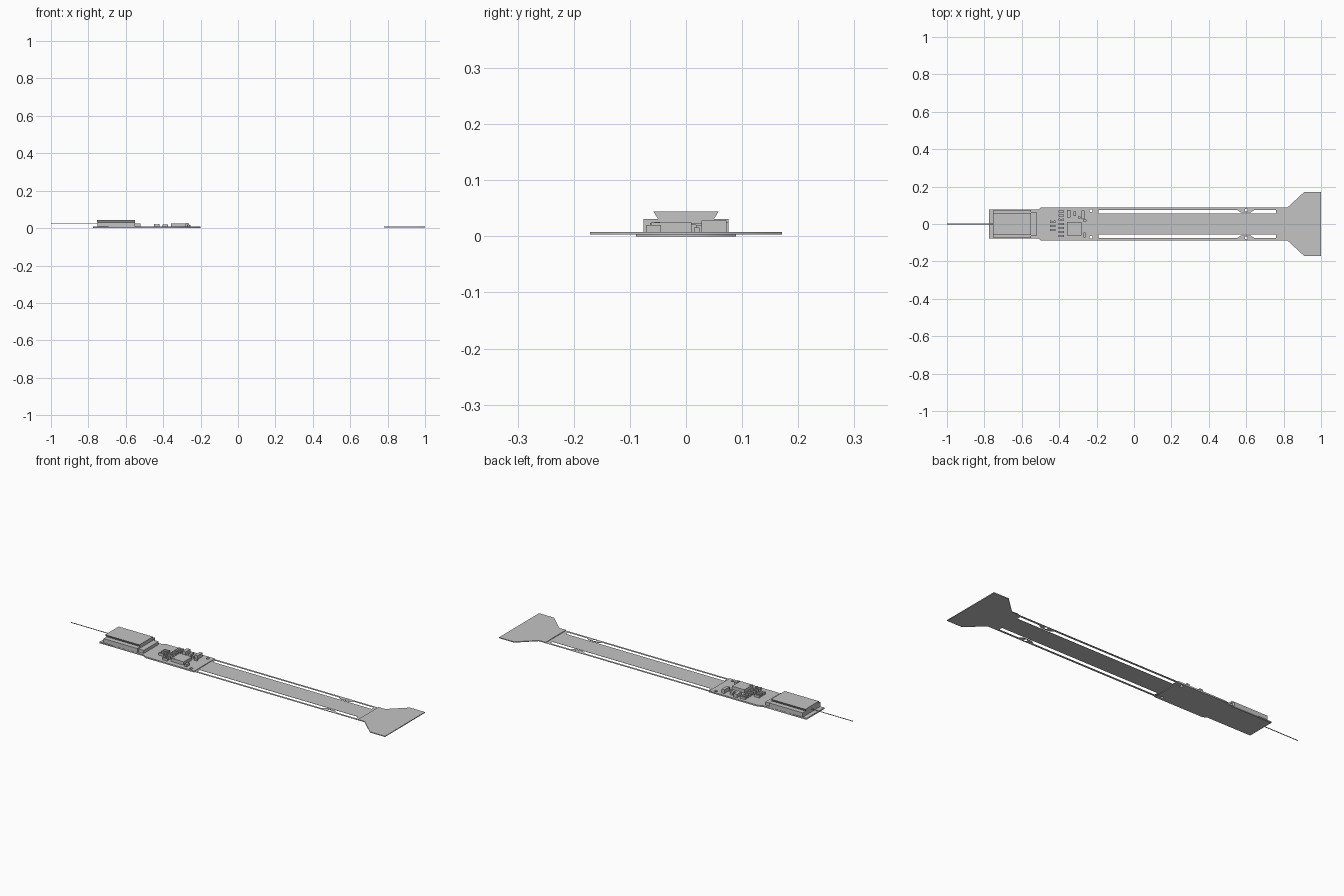
import bpy, bmesh, math

cube = bpy.data.objects.get("Cube")
if cube:
    bpy.data.objects.remove(cube, do_unlink=True)

grey = bpy.data.materials.new("plain_grey")
grey.use_nodes = True
colour = (0.55, 0.55, 0.55, 1)
grey.diffuse_color = colour
grey.node_tree.nodes["Principled BSDF"].inputs["Base Color"].default_value = colour


def add_object(name, mesh):
    mesh.materials.clear()
    mesh.materials.append(grey)
    obj = bpy.data.objects.new(name, mesh)
    bpy.context.scene.collection.objects.link(obj)
    return obj


def box(name, x0, x1, y0, y1, z0, z1, bottom_scale=1.0):
    """Box between limits; bottom_scale narrows its lower face across y."""
    bm = bmesh.new()
    bmesh.ops.create_cube(bm, size=1)
    for v in bm.verts:
        s = bottom_scale if v.co.z < 0 else 1
        v.co = ((x0 + x1) / 2 + v.co.x * (x1 - x0),
                (y0 + y1) / 2 + v.co.y * (y1 - y0) * s,
                (z0 + z1) / 2 + v.co.z * (z1 - z0))
    mesh = bpy.data.meshes.new(name)
    bm.to_mesh(mesh)
    bm.free()
    return add_object(name, mesh)


def sheet(name, loops, z0, z1):
    """Flat plate from an outline followed by its holes."""
    curve = bpy.data.curves.new(name + "_outline", "CURVE")
    curve.dimensions = "2D"
    curve.fill_mode = "BOTH"
    curve.extrude = (z1 - z0) / 2
    for loop in loops:
        spline = curve.splines.new("POLY")
        spline.points.add(len(loop) - 1)
        for p, (x, y) in zip(spline.points, loop):
            p.co = (x, y, 0, 1)
        spline.use_cyclic_u = True
    temp = bpy.data.objects.new(name + "_temp", curve)
    bpy.context.scene.collection.objects.link(temp)
    graph = bpy.context.evaluated_depsgraph_get()
    mesh = bpy.data.meshes.new_from_object(temp.evaluated_get(graph))
    bpy.data.objects.remove(temp, do_unlink=True)
    obj = add_object(name, mesh)
    obj.location.z = (z0 + z1) / 2
    return obj


def mirrored(half):
    return half + [(x, -y) for x, y in reversed(half)]


def circle(cx, cy, r, n=16):
    return [(cx + r * math.cos(2 * math.pi * i / n),
             cy + r * math.sin(2 * math.pi * i / n)) for i in range(n)]


# Flexible film with long slots, tabs and pin holes
RIGID_TOP = 0.0075
pin_holes = [circle(-0.23, s * 0.071, 0.008) for s in (1, -1)]
tab_holes = [circle(0.6, s * 0.074, 0.008) for s in (1, -1)]
slot = [(-0.19, 0.056), (0.76, 0.056), (0.76, 0.076), (0.645, 0.076),
        (0.622, 0.061), (0.573, 0.061), (0.55, 0.076), (-0.19, 0.076)]
slots = [[(x, s * y) for x, y in slot] for s in (1, -1)]
film = mirrored([(-0.5, 0.088), (0.82, 0.088), (0.91, 0.171), (1, 0.171)])
sheet("flexible_film", [film] + slots + pin_holes + tab_holes, 0.003, 0.004)

# Stiffening plate on the flared end
flare = mirrored([(0.78, 0.088), (0.82, 0.088), (0.91, 0.171), (1, 0.171)])
sheet("flared_end_plate", [flare], 0.0035, RIGID_TOP)

# Rigid circuit board
board = mirrored([(-0.775, 0.077), (-0.515, 0.077), (-0.49, 0.089), (-0.2, 0.089)])
sheet("rigid_board", [board] + pin_holes, 0, RIGID_TOP)

# Connector body, front ledge and dovetail cap
box("connector_body", -0.752, -0.55, -0.076, 0.076, RIGID_TOP, 0.031)
box("connector_ledge", -0.55, -0.52, -0.064, 0.064, RIGID_TOP, 0.024)
box("connector_cap", -0.755, -0.55, -0.058, 0.058, 0.031, 0.044, 0.86)

# Thin wire at the end
bm = bmesh.new()
bmesh.ops.create_cone(bm, cap_ends=True, segments=8, radius1=0.002,
                      radius2=0.002, depth=0.25)
wire_mesh = bpy.data.meshes.new("end_wire")
bm.to_mesh(wire_mesh)
bm.free()
wire = add_object("end_wire", wire_mesh)
wire.rotation_euler.y = math.pi / 2
wire.location = (-0.875, 0, 0.023)

# Main chip with orientation dot
box("main_chip", -0.357, -0.282, -0.062, 0.01, RIGID_TOP, 0.025)
dot = sheet("chip_dot", [circle(-0.346, -0.051, 0.005)], 0.025, 0.0255)

# Larger components: centre, size and top height
large_parts = [
    ("tall_capacitor", -0.349, 0.056, 0.02, 0.04, 0.026),
    ("tall_inductor", -0.272, 0.05, 0.017, 0.044, 0.028),
    ("middle_crystal", -0.317, 0.054, 0.015, 0.024, 0.02),
    ("side_diode", -0.264, -0.058, 0.012, 0.026, 0.02),
    ("small_regulator", -0.293, 0.034, 0.014, 0.01, 0.016),
    ("side_resistor", -0.264, 0.019, 0.018, 0.01, 0.016),
]
for name, x, y, dx, dy, top in large_parts:
    box(name, x - dx / 2, x + dx / 2, y - dy / 2, y + dy / 2, RIGID_TOP, top)


# Small two-ended components in columns
def chip_part(name, x, y, top):
    box(name, x - 0.009, x + 0.009, y - 0.0045, y + 0.0045, RIGID_TOP, top - 0.001)
    for side in (-1, 1):
        cx = x + side * 0.011
        box(name + "_terminal", cx - 0.004, cx + 0.004,
            y - 0.0055, y + 0.0055, RIGID_TOP, top)


for i in range(7):
    chip_part("column_resistor", -0.389, 0.067 - i * 0.022, 0.02)
for i in range(3):
    chip_part("rear_capacitor", -0.435, 0.012 - i * 0.022, 0.021)
